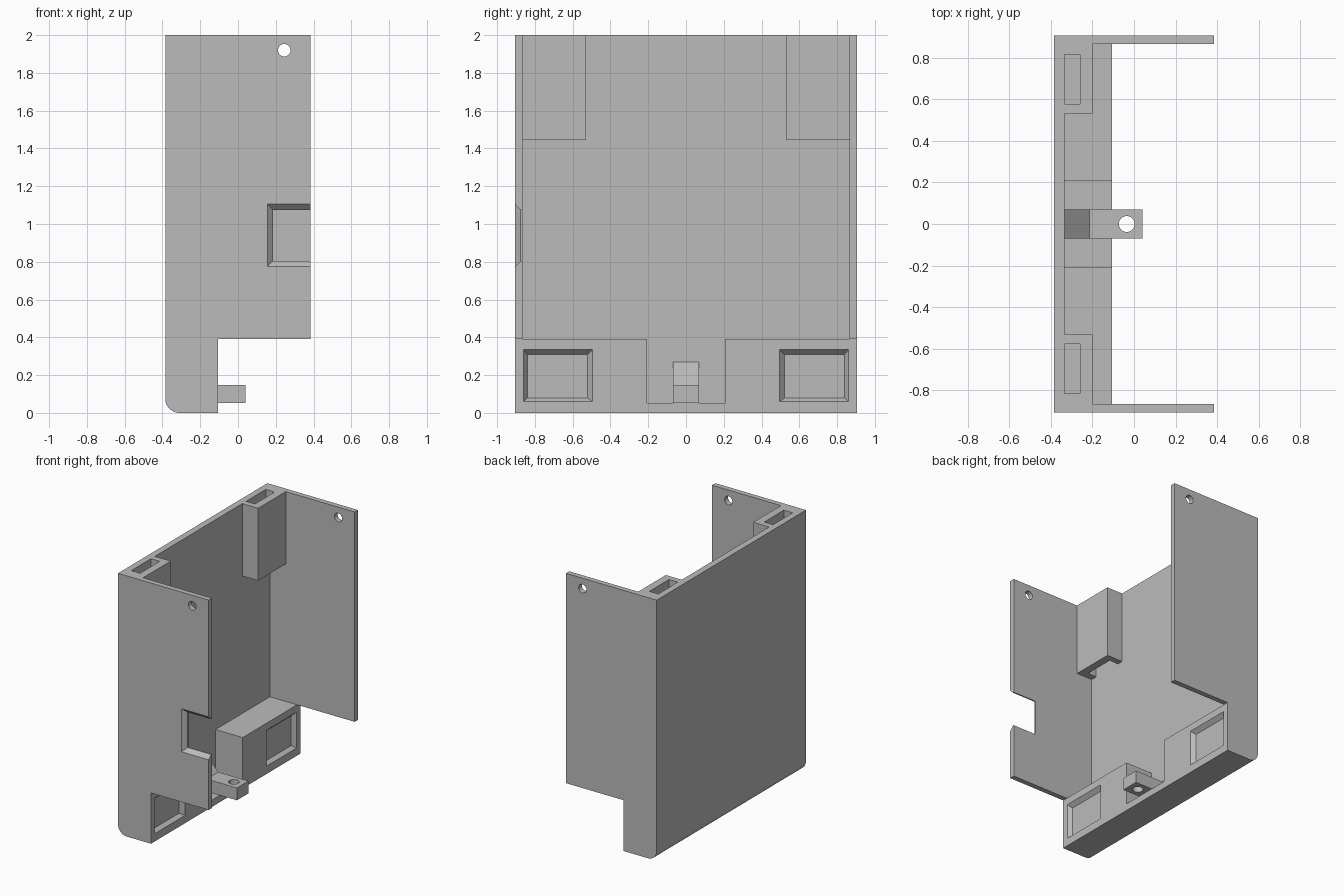
import bpy, bmesh, math
from mathutils import Vector

cube = bpy.data.objects.get("Cube")
if cube:
    bpy.data.objects.remove(cube, do_unlink=True)

grey = bpy.data.materials.new("plain grey")
grey.use_nodes = True
grey.diffuse_color = (0.5, 0.5, 0.5, 1)
grey.node_tree.nodes["Principled BSDF"].inputs["Base Color"].default_value = (0.5, 0.5, 0.5, 1)


def loft(name, rings):
    """Closed solid through rings with equal point counts."""
    bm = bmesh.new()
    loops = [[bm.verts.new(p) for p in ring] for ring in rings]
    n = len(loops[0])
    for a, b in zip(loops, loops[1:]):
        for i in range(n):
            j = (i + 1) % n
            bm.faces.new((a[i], a[j], b[j], b[i]))
    bm.faces.new(loops[0][::-1])
    bm.faces.new(loops[-1])
    bmesh.ops.recalc_face_normals(bm, faces=bm.faces)
    mesh = bpy.data.meshes.new(name)
    bm.to_mesh(mesh)
    bm.free()
    mesh.materials.append(grey)
    obj = bpy.data.objects.new(name, mesh)
    bpy.context.collection.objects.link(obj)
    return obj


def extrude_xz(name, profile, y0, y1):
    return loft(name, [[(x, y, z) for x, z in profile] for y in (y0, y1)])


def rect(a0, a1, b0, b1):
    return [(a0, b0), (a1, b0), (a1, b1), (a0, b1)]


def box(name, x0, x1, y0, y1, z0, z1):
    return extrude_xz(name, rect(x0, x1, z0, z1), y0, y1)


def cylinder(name, centre, axis, radius, length):
    c, axis = Vector(centre), Vector(axis)
    u = axis.orthogonal().normalized()
    v = axis.cross(u)
    angles = [2 * math.pi * i / 32 for i in range(32)]
    circle = [c + radius * (math.cos(t) * u + math.sin(t) * v) for t in angles]
    return loft(name, [[p + s * axis * length / 2 for p in circle] for s in (-1, 1)])


def combine(target, other, operation):
    mod = target.modifiers.new(operation, "BOOLEAN")
    mod.operation, mod.solver, mod.object = operation, "EXACT", other
    bpy.context.view_layer.objects.active = target
    bpy.ops.object.modifier_apply(modifier=mod.name)
    bpy.data.objects.remove(other, do_unlink=True)


BACK, WALL, LEDGE, OPEN = -0.385, -0.335, -0.105, 0.385
SIDE, INNER, SHELF, TOP = 0.905, 0.865, 0.39, 2.0

# Housing: side silhouette with a rounded lower corner
R = 0.075
corner = [(BACK + R - R * math.sin(t), R - R * math.cos(t))
          for t in [math.pi / 2 * i / 12 for i in range(13)]]
silhouette = corner + [(BACK, TOP), (OPEN, TOP), (OPEN, SHELF), (LEDGE, SHELF), (LEDGE, 0)]
housing = extrude_xz("housing", silhouette, -SIDE, SIDE)

# Main cavity and the gap between the two lower blocks
combine(housing, box("cavity_cutter", WALL, 1, -INNER, INNER, SHELF, 3), "DIFFERENCE")
combine(housing, box("gap_cutter", WALL, 1, -0.207, 0.207, 0.053, 1), "DIFFERENCE")

# Screw holes through both side plates
combine(housing, cylinder("hole_cutter", (0.245, 0, 1.92), (0, 1, 0), 0.033, 3), "DIFFERENCE")

# Chamfered notch in the front side plate
outer, inner = rect(0.155, 1, 0.775, 1.105), rect(0.185, 1, 0.805, 1.075)
steps = [(-1, outer), (-SIDE, outer), (-0.875, inner), (-0.8, inner)]
combine(housing, loft("notch_cutter", [[(x, y, z) for x, z in r] for y, r in steps]), "DIFFERENCE")

for side, label in ((-1, "front"), (1, "back")):
    # Shallow tapered recess in each lower block
    outer, inner = rect(0.495, 0.86, 0.06, 0.335), rect(0.522, 0.838, 0.08, 0.308)
    steps = [(0, outer), (LEDGE, outer), (LEDGE - 0.03, inner)]
    recess = loft("recess_cutter", [[(x, side * y, z) for y, z in r] for x, r in steps])
    combine(housing, recess, "DIFFERENCE")

    # Hollow post in each upper corner
    y0, y1 = sorted((side * 0.53, side * INNER))
    post = box(label + "_corner_post", WALL, -0.2, y0, y1, 1.445, TOP)
    s0, s1 = sorted((side * 0.577, side * 0.815))
    combine(post, box("slot_cutter", WALL - 0.05, -0.26, s0, s1, 1, 3), "DIFFERENCE")
    combine(housing, post, "UNION")

# Mounting tab with a sloped root and a vertical hole
tab = extrude_xz("mounting_tab", [(WALL, 0.053), (0.04, 0.053), (0.04, 0.148),
                                  (-0.215, 0.148), (WALL, 0.27)], -0.07, 0.07)
combine(tab, cylinder("tab_hole_cutter", (-0.035, 0, 0.1), (0, 0, 1), 0.038, 1), "DIFFERENCE")
combine(housing, tab, "UNION")

# Smooth round surfaces, crisp edges
bpy.ops.object.select_all(action="DESELECT")
housing.select_set(True)
bpy.context.view_layer.objects.active = housing
bpy.ops.object.shade_smooth_by_angle(angle=math.radians(30))
